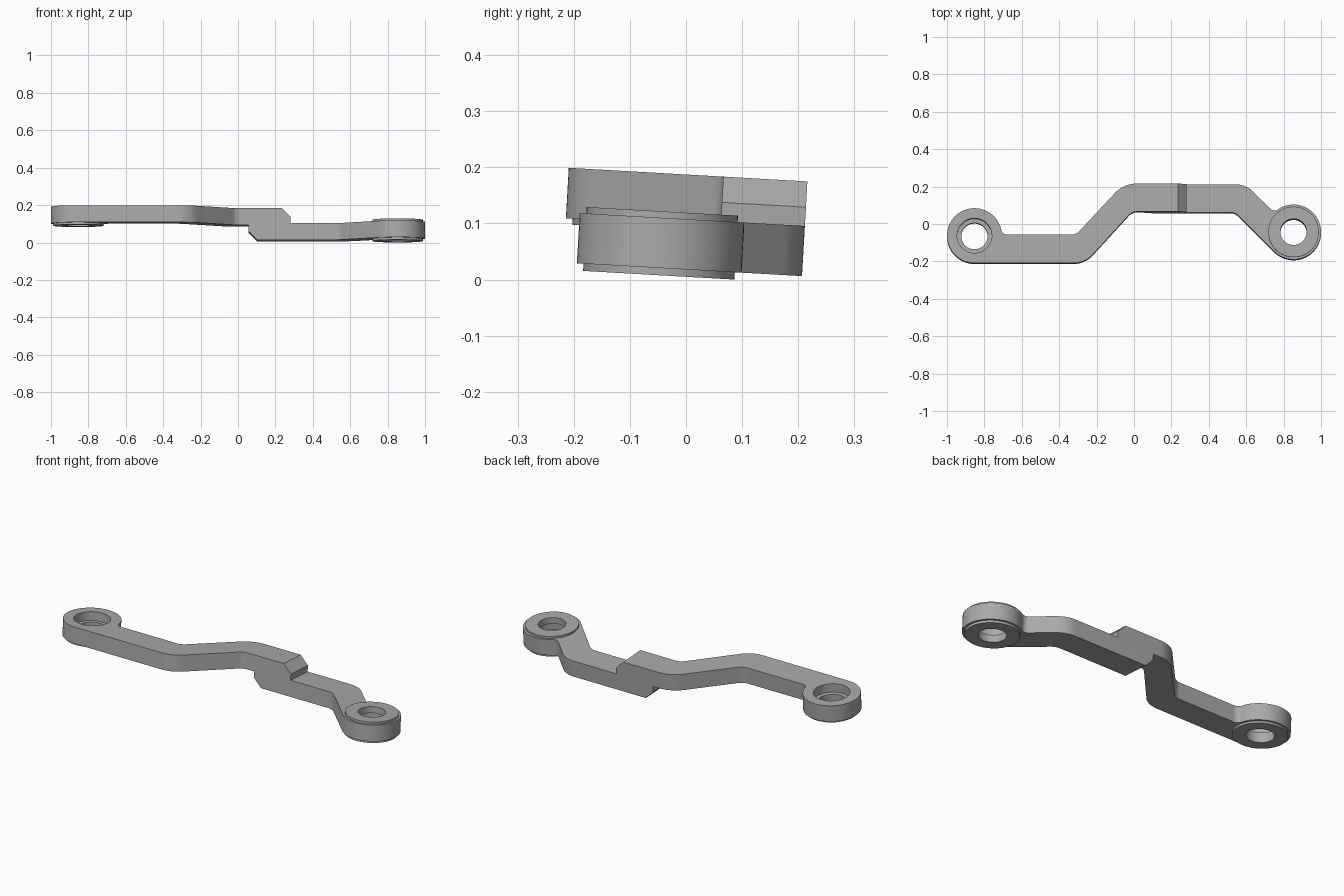
import bpy, bmesh, math
from mathutils import Vector, Matrix

cube = bpy.data.objects.get("Cube")
if cube:
    bpy.data.objects.remove(cube, do_unlink=True)

steel = bpy.data.materials.new("satin_grey")
steel.use_nodes = True
GREY = (0.4, 0.4, 0.4, 1)
steel.diffuse_color = GREY
steel.node_tree.nodes["Principled BSDF"].inputs["Base Color"].default_value = GREY

RING = 0.147      # end ring radius
BOSS = 0.135      # raised pad radius
HOLE = 0.07


def arc(c, r, a0, a1, n):
    return [Vector((c[0] + r * math.cos(a0 + (a1 - a0) * i / n),
                    c[1] + r * math.sin(a0 + (a1 - a0) * i / n))) for i in range(n + 1)]


def round_corner(prev, p, nxt, r, n=10):
    """Arc replacing corner p between the points prev and nxt."""
    p = Vector(p)
    a, b = (Vector(prev) - p).normalized(), (Vector(nxt) - p).normalized()
    half = a.angle(b) / 2
    c = p + (a + b).normalized() * (r / math.sin(half))
    t0, t1 = p + a * (r / math.tan(half)) - c, p + b * (r / math.tan(half)) - c
    a0 = math.atan2(t0.y, t0.x)
    turn = math.atan2(t0.x * t1.y - t0.y * t1.x, t0.dot(t1))
    return arc(c, r, a0, a0 + turn, n)


def ring_fillet(c, on_line, u, n, r=0.03):
    """Fillet between the end ring and a straight edge; runs from ring to edge."""
    c, u, n = Vector(c), Vector(u).normalized(), Vector(n).normalized()
    h = (Vector(on_line) - c).dot(n)
    d = math.sqrt((RING + r) ** 2 - (h + r) ** 2)
    f = c + u * d + n * (h + r)
    t0, t1 = c - f, -n
    a0 = math.atan2(t0.y, t0.x)
    turn = math.atan2(t0.x * t1.y - t0.y * t1.x, t0.dot(t1))
    ring_angle = math.atan2(f.y - c.y, f.x - c.x)
    return arc(f, r, a0, a0 + turn, 8), ring_angle


def new_object(name, bm):
    bmesh.ops.recalc_face_normals(bm, faces=bm.faces[:])
    me = bpy.data.meshes.new(name)
    bm.to_mesh(me)
    bm.free()
    me.materials.append(steel)
    ob = bpy.data.objects.new(name, me)
    bpy.context.collection.objects.link(ob)
    return ob


def plate(name, outline, z0, z1, end_x, end_z, chamfer=0.046):
    """Extruded outline with one chamfered end edge."""
    bm = bmesh.new()
    face = bm.faces.new([bm.verts.new((p.x, p.y, z0)) for p in outline])
    geom = bmesh.ops.extrude_face_region(bm, geom=[face])["geom"]
    bmesh.ops.translate(bm, vec=(0, 0, z1 - z0),
                        verts=[g for g in geom if isinstance(g, bmesh.types.BMVert)])
    edge = [e for e in bm.edges if all(abs(v.co.x - end_x) < 1e-4 and
                                       abs(v.co.z - end_z) < 1e-4 for v in e.verts)]
    bmesh.ops.bevel(bm, geom=edge, offset=chamfer, segments=1, affect='EDGES')
    return new_object(name, bm)


def cylinder(name, c, r, z0, z1):
    bm = bmesh.new()
    bmesh.ops.create_cone(bm, cap_ends=True, segments=64, radius1=r, radius2=r, depth=z1 - z0,
                          matrix=Matrix.Translation((c[0], c[1], (z0 + z1) / 2)))
    return new_object(name, bm)


def combine(target, tool, operation):
    bpy.context.view_layer.objects.active = target
    mod = target.modifiers.new("combine", 'BOOLEAN')
    mod.object, mod.operation, mod.solver = tool, operation, 'EXACT'
    bpy.ops.object.modifier_apply(modifier=mod.name)
    bpy.data.objects.remove(tool, do_unlink=True)


IN, OUT = 0.056, 0.206   # long edges of the shared middle run

# Upper arm: left ring, straight run, diagonal, overlap tongue
LC = (-0.853, -0.073)
A, B = (-0.262, -0.22), (-0.01, IN)
C, D = (-0.055, OUT), (-0.31, -0.068)
start, tip_in, tip_out = (LC[0], LC[1] - RING), Vector((0.28, IN)), Vector((0.28, OUT))
fillet, ang = ring_fillet(LC, D, (1, 0), (0, 1))
outline = (round_corner(start, A, B, 0.14) + round_corner(A, B, tip_in, 0.06) + [tip_in, tip_out]
           + round_corner(tip_out, C, D, 0.16) + round_corner(C, D, (-0.6, D[1]), 0.06)
           + fillet[::-1] + arc(LC, RING, ang, 1.5 * math.pi, 44)[1:])
upper = plate("linkage_arm", outline, 0.098, 0.188, 0.28, 0.188)
combine(upper, cylinder("left_pad", LC, BOSS, 0.087, 0.15), 'UNION')

# Lower arm: overlap tongue, straight run, diagonal, right ring
RC = (0.853, -0.049)
diag = RC[0] + RC[1]
F, E = (diag - RING * math.sqrt(2) - IN, IN), (diag - OUT, OUT)
tip_in, tip_out = Vector((0.055, IN)), Vector((0.055, OUT))
fillet, ang = ring_fillet(RC, E, (-1, 1), (1, 1))
outline = ([tip_in] + round_corner(tip_in, F, (F[0] + 0.1, F[1] - 0.1), 0.06)
           + arc(RC, RING, 1.25 * math.pi, ang + 2 * math.pi, 44)[:-1] + fillet
           + round_corner(RC, E, tip_out, 0.13) + [tip_out])
lower = plate("lower_arm", outline, 0.019, 0.1085, 0.055, 0.019)
combine(lower, cylinder("right_pads", RC, BOSS, 0.006, 0.12), 'UNION')
combine(upper, lower, 'UNION')

# Stepped hole on the left, grooved hole on the right
for c, r, z0, z1 in ((LC, HOLE, 0, 0.3), (LC, 0.093, 0.14, 0.3),
                     (RC, HOLE, -0.1, 0.3), (RC, 0.085, 0.045, 0.085)):
    combine(upper, cylinder("cutter", c, r, z0, z1), 'DIFFERENCE')

# Slight lean towards the back
upper.data.transform(Matrix.Rotation(-0.057, 4, 'X'))
low = min(v.co.z for v in upper.data.vertices)
upper.data.transform(Matrix.Translation((0, 0, -low)))
bpy.ops.object.select_all(action='DESELECT')
upper.select_set(True)
bpy.context.view_layer.objects.active = upper
bpy.ops.object.shade_smooth_by_angle(angle=math.radians(30))
